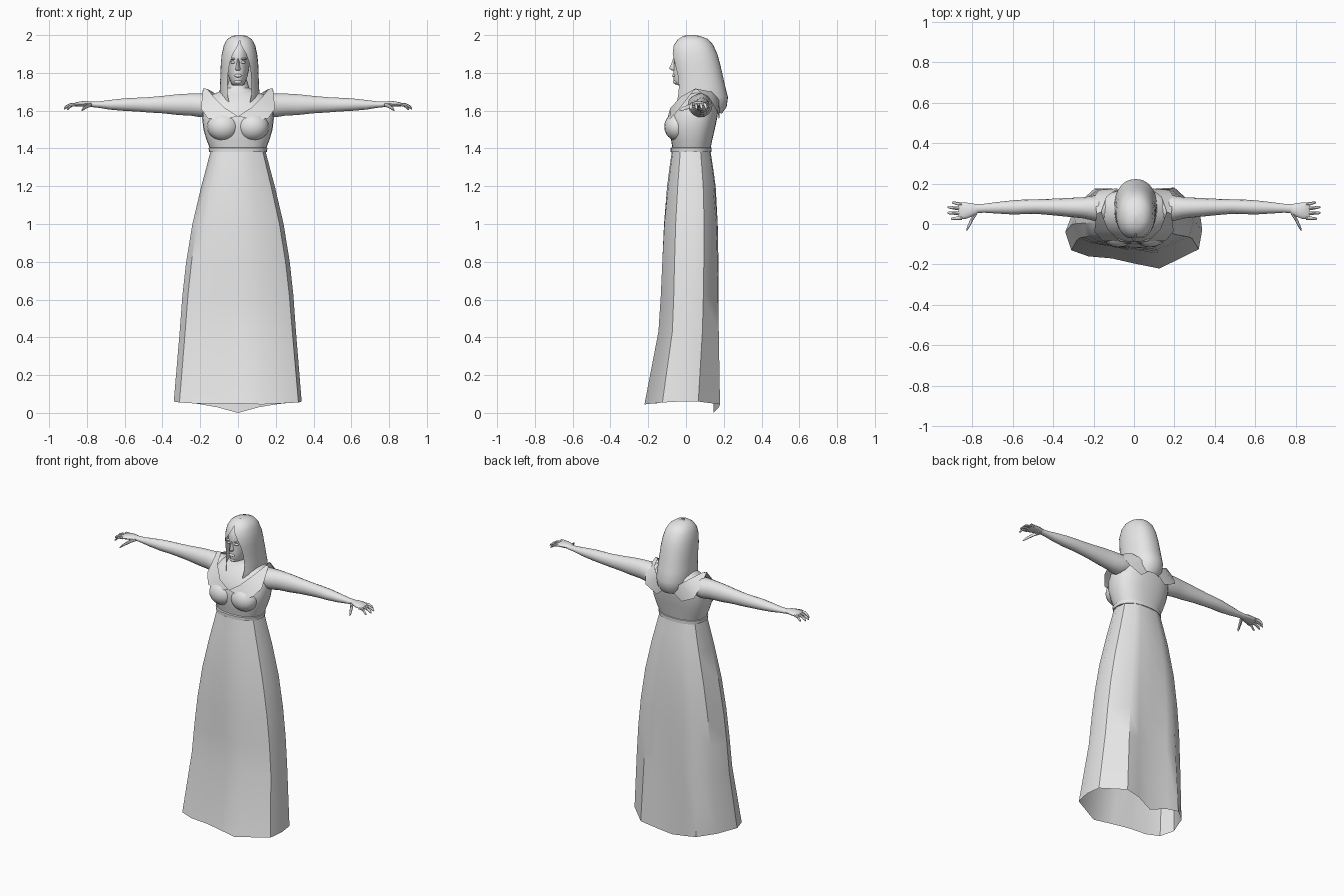
import bpy, bmesh, math
from mathutils import Matrix

grey = bpy.data.materials.new("plain_grey")
grey.diffuse_color = (0.8, 0.8, 0.8, 1)


def finish(name, bm, angle=40):
    bmesh.ops.recalc_face_normals(bm, faces=bm.faces)
    me = bpy.data.meshes.new(name)
    bm.to_mesh(me)
    bm.free()
    me.materials.append(grey)
    ob = bpy.data.objects.new(name, me)
    bpy.context.collection.objects.link(ob)
    bpy.ops.object.select_all(action='DESELECT')
    ob.select_set(True)
    bpy.context.view_layer.objects.active = ob
    bpy.ops.object.shade_smooth_by_angle(angle=math.radians(angle))
    return ob


def loft(name, rings, closed=True, caps=True, angle=40):
    """Skin a list of equally long point rings."""
    bm = bmesh.new()
    rows = [[bm.verts.new(p) for p in r] for r in rings]
    n = len(rows[0])
    for a, b in zip(rows, rows[1:]):
        for i in range(n if closed else n - 1):
            j = (i + 1) % n
            bm.faces.new((a[i], a[j], b[j], b[i]))
    if closed and caps:
        bm.faces.new(rows[0])
        bm.faces.new(rows[-1])
    return finish(name, bm, angle)


def oval(a, hw, front, back, p=2.0, cx=0.0):
    """Point at angle a on a rounded horizontal section."""
    c, s = math.cos(a), math.sin(a)
    x = cx + hw * math.copysign(abs(c) ** (2 / p), c)
    y = (front + back) / 2 + (back - front) / 2 * math.copysign(abs(s) ** (2 / p), s)
    return x, y


def ring_z(z, hw, front, back, p=2.0, n=28):
    return [(*oval(2 * math.pi * i / n, hw, front, back, p), z) for i in range(n)]


def limb(name, stations, side, n=14):
    """Tube along x; stations are x, y, z, radius in y, radius in z."""
    loft(name, [[(side * x, y + ry * math.cos(2 * math.pi * i / n),
                  z + rz * math.sin(2 * math.pi * i / n)) for i in range(n)]
                for x, y, z, ry, rz in stations])


def ellipsoid(name, centre, size):
    bm = bmesh.new()
    m = Matrix.Translation(centre) @ Matrix.Diagonal((*size, 1))
    bmesh.ops.create_uvsphere(bm, u_segments=20, v_segments=12, radius=1, matrix=m)
    finish(name, bm)


# Skirt: uneven hem blending into an oval waist, open underneath
hem = [(0, .145, .0), (.11, .175, .03), (.2, .18, .045), (.325, .065, .06),
       (.337, -.03, .06), (.32, -.125, .055), (.126, -.22, .045), (0, -.195, .05),
       (-.11, -.17, .05), (-.225, -.16, .05), (-.31, -.13, .055), (-.34, -.04, .06),
       (-.29, .09, .06), (-.195, .175, .045), (-.11, .175, .03)]
levels = [(.43, .309, -.148, .178, .75), (.62, .295, -.137, .178, .55),
          (.8, .275, -.13, .177, .4), (1.0, .242, -.12, .173, .2),
          (1.2, .195, -.1, .157, 0), (1.3, .168, -.087, .143, 0),
          (1.385, .146, -.075, .13, 0)]
skirt_rings = [hem]
for z, hw, f, b, w in levels:
    ring = []
    for x, y, _ in hem:
        ox, oy = oval(math.atan2((y + .02) / .2, x / .34), hw, f, b, 2.5)
        hx, hy = x * hw / .34, f + (y + .22) / .4 * (b - f)
        ring.append((ox + (hx - ox) * w, oy + (hy - oy) * w, z))
    skirt_rings.append(ring)
loft("skirt", skirt_rings, caps=False, angle=35)

# Belt band
loft("belt", [ring_z(z, hw, f, b, 2.3) for z, hw, f, b in
              [(1.38, .143, -.073, .128), (1.381, .153, -.081, .135),
               (1.403, .156, -.082, .136), (1.406, .146, -.073, .128)]])

# Torso from waist to neck
loft("torso", [ring_z(*r) for r in
               [(1.39, .145, -.07, .128, 2.3), (1.44, .165, -.078, .138, 2.4),
                (1.5, .183, -.09, .152, 2.5), (1.56, .19, -.088, .165, 2.5),
                (1.61, .186, -.07, .172, 2.4), (1.65, .175, -.045, .172, 2.3),
                (1.68, .15, -.02, .16, 2.1), (1.7, .1, .0, .14, 2),
                (1.72, .06, .015, .12, 2), (1.77, .045, .015, .11, 2)]])

# Bust, bodice straps, arms and hands on both sides
for side, tag in ((1, "left"), (-1, "right")):
    ellipsoid(tag + "_bust", (side * .078, -.045, 1.515), (.085, .07, .075))
    strap = [((.0, -.096, 1.57), (.1, -.1, 1.55)), ((.07, -.083, 1.615), (.16, -.08, 1.56)),
             ((.13, -.025, 1.675), (.196, -.035, 1.61)), ((.162, .06, 1.715), (.185, .05, 1.718)),
             ((.135, .135, 1.7), (.195, .135, 1.65)), ((.08, .176, 1.66), (.175, .168, 1.59)),
             ((0, .182, 1.62), (.09, .175, 1.55))]
    loft(tag + "_bodice_strap", [[(side * x, y, z) for x, y, z in s] for s in strap],
         closed=False)
    limb(tag + "_arm",
         [(.1, .075, 1.625, .06, .045), (.16, .075, 1.63, .066, .06),
          (.2, .078, 1.628, .062, .064), (.25, .08, 1.632, .052, .06),
          (.32, .082, 1.632, .047, .056), (.4, .084, 1.632, .041, .047),
          (.48, .086, 1.631, .036, .041), (.54, .085, 1.632, .036, .037),
          (.6, .082, 1.632, .035, .034), (.68, .08, 1.631, .028, .026),
          (.74, .078, 1.632, .022, .017), (.785, .076, 1.634, .022, .014)], side)
    limb(tag + "_palm",
         [(.77, .076, 1.634, .02, .012), (.8, .07, 1.637, .032, .015),
          (.83, .066, 1.636, .04, .014), (.86, .064, 1.633, .041, .011),
          (.868, .064, 1.632, .036, .006)], side)
    for k, (y0, y1, tip, z1) in enumerate([(.097, .106, .9, 1.612), (.075, .083, .921, 1.612),
                                           (.052, .055, .922, 1.609), (.03, .026, .905, 1.606)]):
        mid = (.855 + tip) / 2
        limb(f"{tag}_finger_{k + 1}",
             [(.85, y0, 1.634, .009, .009), (mid, (y0 + y1) / 2, 1.631, .008, .009),
              (tip - .008, y1, z1 + .007, .007, .008), (tip, y1, z1, .003, .004)], side, 8)
    limb(tag + "_thumb",
         [(.775, .06, 1.632, .012, .01), (.795, .035, 1.627, .017, .012),
          (.81, .005, 1.617, .016, .01), (.822, -.018, 1.608, .012, .008),
          (.828, -.03, 1.602, .005, .004)], side, 8)

# Head and face
loft("head", [ring_z(*r) for r in
              [(1.732, .025, -.035, .09), (1.74, .034, -.058, .1), (1.755, .04, -.066, .11),
               (1.78, .05, -.067, .13), (1.81, .057, -.066, .145), (1.85, .062, -.064, .155),
               (1.89, .064, -.067, .157), (1.93, .061, -.059, .142), (1.965, .048, -.035, .11),
               (1.982, .025, -.005, .08)]])
loft("nose", [[(-w, -.055, z), (-w * .6, y + .008, z), (0, y, z), (w * .6, y + .008, z),
               (w, -.055, z)] for z, w, y in
              [(1.813, .014, -.074), (1.82, .016, -.086), (1.83, .013, -.087),
               (1.85, .009, -.077), (1.875, .01, -.069)]], angle=60)
ellipsoid("lips", (0, -.063, 1.785), (.02, .01, .009))
ellipsoid("chin", (0, -.052, 1.753), (.02, .017, .013))
for side, tag in ((1, "left"), (-1, "right")):
    ellipsoid(tag + "_eye", (side * .026, -.054, 1.856), (.014, .009, .007))
    ellipsoid(tag + "_brow", (side * .027, -.054, 1.874), (.02, .011, .005))

# Long hair: crown closing at the top, parted at the face, falling on the back
# rows: front z, back z, half width, front y, back y, half opening angle
hair = [(2.0, 2.0, .012, .01, .05, .0), (1.995, 1.995, .04, -.015, .075, .0),
        (1.975, 1.98, .066, -.045, .115, .0), (1.945, 1.95, .083, -.066, .143, .08),
        (1.9, 1.9, .094, -.077, .166, .35), (1.85, 1.85, .099, -.074, .18, .52),
        (1.79, 1.79, .101, -.066, .194, .62), (1.73, 1.73, .104, -.06, .207, .62),
        (1.685, 1.67, .106, -.064, .222, .6), (1.655, 1.62, .102, -.066, .215, .55),
        (1.635, 1.585, .092, -.062, .19, .6)]
rows, n = [], 30
for zf, zb, hw, f, b, gap in hair:
    row = []
    for i in range(n + 1):
        a = -math.pi / 2 + gap + (2 * math.pi - 2 * gap) * i / n
        t = (1 + math.sin(a)) / 2
        row.append((*oval(a, hw, f, b, 2.2, .008), zf + (zb - zf) * t))
    rows.append(row)
loft("hair", rows, closed=False, angle=50)
ellipsoid("hair_crown", (.006, .035, 1.955), (.06, .07, .043))
